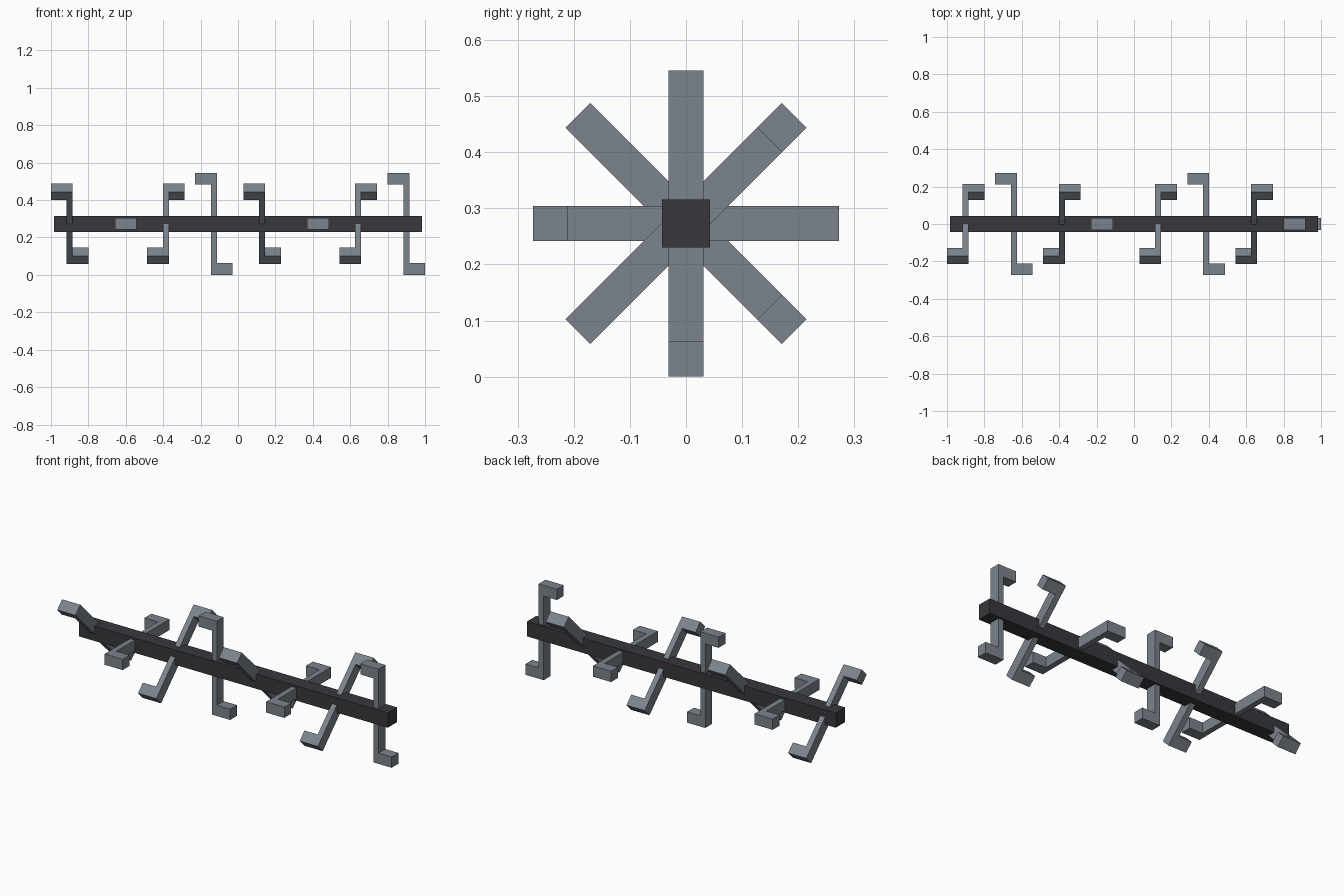
import bpy, bmesh, math
from mathutils import Matrix

if "Cube" in bpy.data.objects:
    bpy.data.objects.remove(bpy.data.objects["Cube"])

CENTRE_Z = 0.273      # height of the shaft axis
REACH = 0.2727        # axis to blade tip
WIDTH = 0.062         # blade width and hook thickness
THICK = 0.032         # blade thickness along the shaft
SPAN = 0.1            # hook tip distance from blade centre


def material(name, rgb):
    m = bpy.data.materials.new(name)
    m.diffuse_color = (*rgb, 1)
    m.use_nodes = True
    m.node_tree.nodes["Principled BSDF"].inputs["Base Color"].default_value = m.diffuse_color
    return m


steel = material("grey_steel", (0.2, 0.23, 0.262))
dark = material("dark_iron", (0.042, 0.038, 0.045))


def add_object(name, bm, mat, matrix):
    bmesh.ops.recalc_face_normals(bm, faces=bm.faces)
    mesh = bpy.data.meshes.new(name)
    bm.to_mesh(mesh)
    bm.free()
    mesh.materials.append(mat)
    ob = bpy.data.objects.new(name, mesh)
    ob.matrix_world = matrix
    bpy.context.collection.objects.link(ob)


# Square shaft
bm = bmesh.new()
bmesh.ops.create_cube(bm, size=1, matrix=Matrix.Diagonal((1.966, 0.085, 0.085, 1)))
add_object("shaft", bm, dark, Matrix.Translation((0, 0, CENTRE_Z)))


# Z-shaped blade: upper hook towards -x, lower hook towards +x
def blade(name, x, degrees):
    t, r, h = THICK / 2, REACH, REACH - WIDTH
    half = [(t, r), (-SPAN, r), (-SPAN, h), (-t, h)]
    outline = half + [(-px, -pz) for px, pz in half]
    bm = bmesh.new()
    face = bm.faces.new([bm.verts.new((px, -WIDTH / 2, pz)) for px, pz in outline])
    ext = bmesh.ops.extrude_face_region(bm, geom=[face])
    verts = [v for v in ext["geom"] if isinstance(v, bmesh.types.BMVert)]
    bmesh.ops.translate(bm, verts=verts, vec=(0, WIDTH, 0))
    turn = Matrix.Rotation(math.radians(degrees - 90), 4, 'X')
    add_object(name, bm, steel, Matrix.Translation((x, 0, CENTRE_Z)) @ turn)


# Eight blades, the four-angle sequence repeated twice along the shaft
for i in range(8):
    blade(f"blade_{i + 1}", -0.9 + i * 1.8 / 7, (135, 0, 225, 90)[i % 4])
